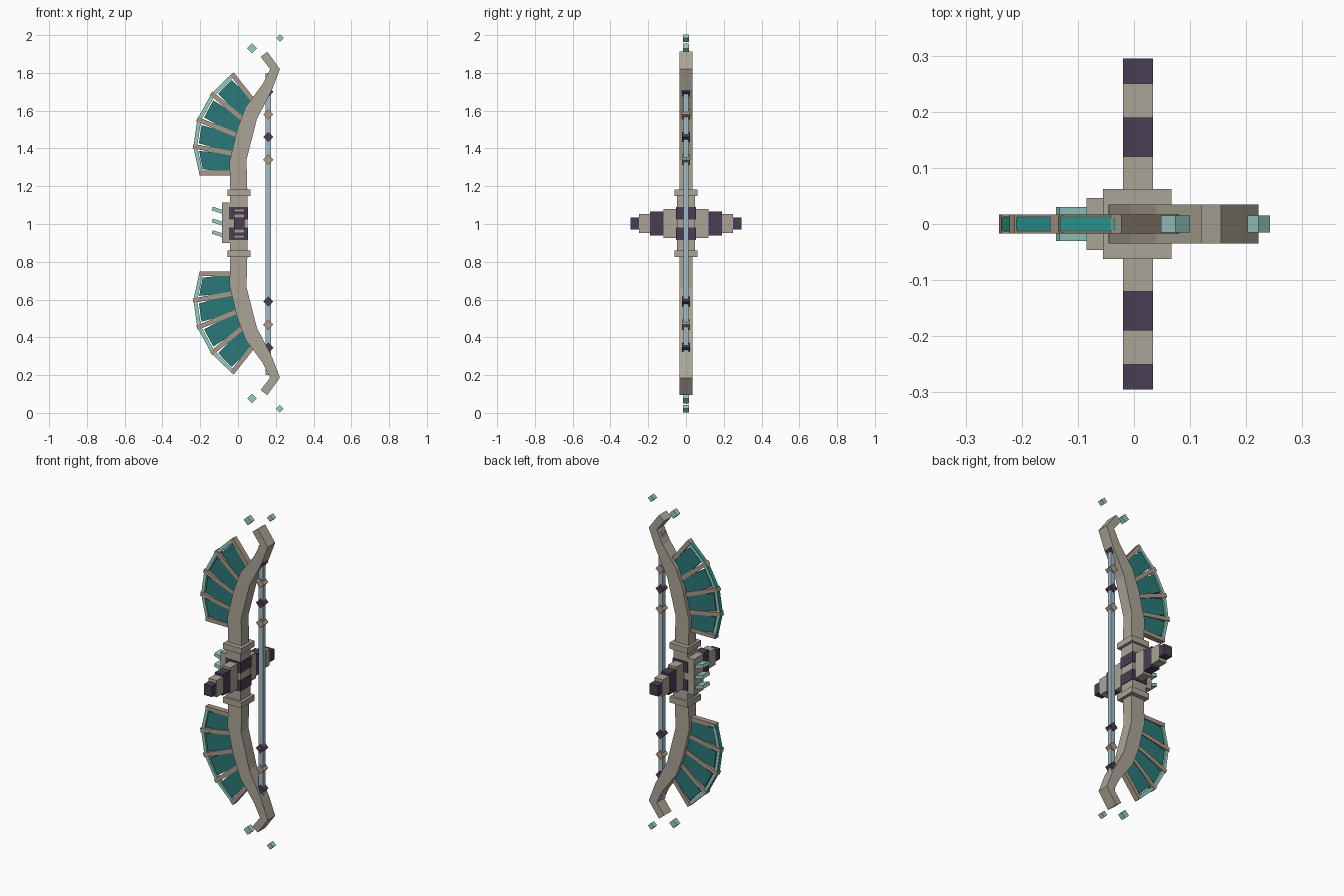
import bpy, bmesh
from mathutils import Vector

cube = bpy.data.objects.get("Cube")
if cube:
    bpy.data.objects.remove(cube)


def material(name, hex_code):
    srgb = [int(hex_code[i:i + 2], 16) / 255 for i in (0, 2, 4)]
    col = [c / 12.92 if c < 0.04 else ((c + 0.055) / 1.055) ** 2.4 for c in srgb] + [1]
    m = bpy.data.materials.new(name)
    m.use_nodes = True
    m.diffuse_color = col
    bsdf = next(n for n in m.node_tree.nodes if n.type == "BSDF_PRINCIPLED")
    bsdf.inputs["Base Color"].default_value = col
    return m


stone = material("stone", "ABA597")
rib_tan = material("rib_tan", "A89888")
dark = material("dark_purple", "493D52")
panel_teal = material("panel_teal", "2B7878")
edge_teal = material("edge_teal", "2FA098")
pale_teal = material("pale_teal", "98CCC2")
string_blue = material("string_blue", "A5BBC6")
MID = 1.003


def prism(name, pts, y0, y1, mat, flip=False):
    """Extrude an x-z outline from y0 to y1; flip mirrors it top to bottom."""
    bm = bmesh.new()
    pts = [(x, 2 * MID - z if flip else z) for x, z in pts]
    a = [bm.verts.new((x, y0, z)) for x, z in pts]
    b = [bm.verts.new((x, y1, z)) for x, z in pts]
    bm.faces.new(a)
    bm.faces.new(b)
    for i in range(len(pts)):
        j = (i + 1) % len(pts)
        bm.faces.new((a[i], a[j], b[j], b[i]))
    bmesh.ops.recalc_face_normals(bm, faces=bm.faces)
    me = bpy.data.meshes.new(name)
    bm.to_mesh(me)
    bm.free()
    me.materials.append(mat)
    ob = bpy.data.objects.new(name, me)
    bpy.context.collection.objects.link(ob)


def box(name, x0, x1, y0, y1, z0, z1, mat, flip=False):
    prism(name, [(x0, z0), (x1, z0), (x1, z1), (x0, z1)], y0, y1, mat, flip)


def bar(name, p, q, width, y, mat, flip=False):
    """Straight bar from p to q in the x-z plane."""
    p, q = Vector(p), Vector(q)
    d = (q - p).normalized() * width / 2
    n = Vector((-d.y, d.x))
    prism(name, [p + n, q + n, q - n, p - n], -y, y, mat, flip)


def diamond(name, x, z, r, y, mat, flip=False):
    prism(name, [(x - r, z), (x, z + r), (x + r, z), (x, z - r)], -y, y, mat, flip)


limb_left = [(-0.04, 1.15), (-0.045, 1.33), (-0.005, 1.50), (0.04, 1.62),
             (0.13, 1.74), (0.17, 1.82), (0.12, 1.885)]
limb_right = [(0.155, 1.912), (0.222, 1.82), (0.18, 1.71), (0.10, 1.555),
              (0.045, 1.34), (0.05, 1.15)]
rib_out = [Vector(p) for p in
           [(-0.205, 1.27), (-0.238, 1.412), (-0.217, 1.555), (-0.142, 1.692), (-0.032, 1.795)]]
rib_in = [Vector(p) for p in
          [(-0.03, 1.27), (-0.02, 1.372), (-0.01, 1.472), (0.025, 1.555), (0.075, 1.66)]]

for flip, side in ((False, "upper"), (True, "lower")):
    prism(side + "_limb", limb_left + limb_right, -0.035, 0.035, stone, flip)
    box(side + "_collar", -0.055, 0.067, -0.062, 0.062, 1.147, 1.182, stone, flip)
    box(side + "_grip_band", -0.047, 0.053, -0.052, 0.052, 1.025, 1.09, dark, flip)
    # Fan of ribs, panels and rim
    for i, (o, n) in enumerate(zip(rib_out, rib_in)):
        bar(f"{side}_fan_rib_{i}", o, n, 0.024, 0.0165, rib_tan, flip)
    for i in range(4):
        o1, o2, n1, n2 = rib_out[i], rib_out[i + 1], rib_in[i], rib_in[i + 1]
        a, b = o1.lerp(n1, 0.13), o2.lerp(n2, 0.13)
        prism(f"{side}_fan_panel_{i}",
              [a.lerp(b, 0.15), a.lerp(b, 0.85), n2, n1], -0.011, 0.011, panel_teal, flip)
        p, q = o1.lerp(n1, 0.06), o2.lerp(n2, 0.06)
        bar(f"{side}_fan_rim_{i}", p, q, 0.018, 0.014, pale_teal, flip)
        away = Vector((-(q - p).y, (q - p).x)).normalized() * 0.009
        bar(f"{side}_fan_rim_face_{i}", p + away, q + away, 0.004, 0.0115, edge_teal, flip)
    # Floating tip shards
    diamond(side + "_inner_shard", 0.074, 1.93, 0.026, 0.015, pale_teal, flip)
    diamond(side + "_outer_shard", 0.222, 1.984, 0.02, 0.015, pale_teal, flip)

# Grip
box("grip_post", -0.043, 0.05, -0.048, 0.048, 0.84, 1.165, stone)
box("grip_back_plate", -0.085, -0.04, -0.046, 0.046, 0.9, 1.115, stone)
for i, z in enumerate((1.066, 1.003, 0.942)):
    bar(f"grip_fin_{i}", (-0.136, z + 0.016), (-0.07, z - 0.006), 0.02, 0.03, pale_teal)

# Stepped cross arms, front and back
steps = [(0.0, 0.12, 0.077, stone), (0.12, 0.19, 0.063, dark),
         (0.19, 0.25, 0.05, stone), (0.25, 0.295, 0.032, dark)]
for sign, side in ((-1, "front"), (1, "back")):
    for i, (y0, y1, h, mat) in enumerate(steps):
        box(f"{side}_arm_step_{i}", -0.02, 0.034, sign * y0, sign * y1, MID - h, MID + h, mat)

# String and its beads
box("string", 0.146, 0.174, -0.013, 0.013, 0.2, 1.8, string_blue)
for i, (z, mat) in enumerate([(1.70, dark), (1.58, rib_tan), (1.46, dark), (1.34, rib_tan),
                              (0.59, dark), (0.467, rib_tan), (0.345, dark)]):
    diamond(f"string_bead_{i}", 0.16, z, 0.027, 0.021, mat)
